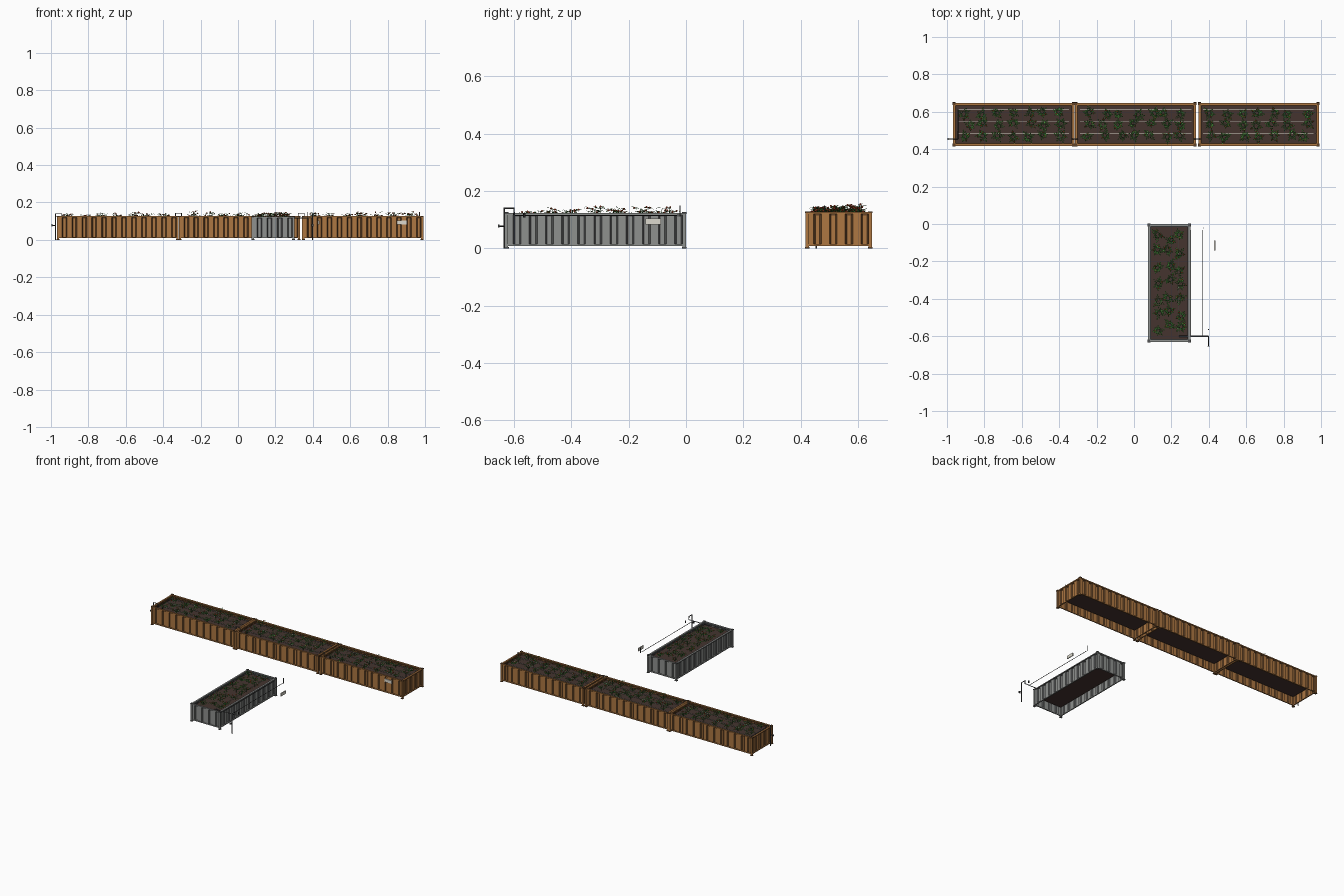
import bpy, bmesh, math, random
from mathutils import Matrix, Vector

random.seed(4)
cube = bpy.data.objects.get("Cube")
if cube:
    bpy.data.objects.remove(cube)


def material(name, r, g, b):
    m = bpy.data.materials.new(name)
    m.use_nodes = True
    m.diffuse_color = (r, g, b, 1)
    m.node_tree.nodes["Principled BSDF"].inputs["Base Color"].default_value = (r, g, b, 1)
    return m


RUST = material("rust brown", 0.42, 0.185, 0.055)
RUST_DARK = material("dark rust", 0.12, 0.055, 0.02)
STEEL = material("grey steel", 0.275, 0.285, 0.275)
STEEL_DARK = material("dark steel", 0.085, 0.088, 0.09)
SOIL = material("soil brown", 0.058, 0.034, 0.028)
LEAF = material("leaf green", 0.06, 0.24, 0.04)
LEAF_DARK = material("deep green", 0.028, 0.11, 0.022)
FRUIT = material("fruit red", 0.62, 0.07, 0.025)
PIPE = material("pipe black", 0.025, 0.025, 0.025)
PALE = material("pale grey", 0.72, 0.70, 0.62)


def finish(bm, name, frame, *mats):
    mesh = bpy.data.meshes.new(name)
    bm.to_mesh(mesh)
    bm.free()
    for m in mats:
        mesh.materials.append(m)
    ob = bpy.data.objects.new(name, mesh)
    ob.matrix_world = frame
    bpy.context.collection.objects.link(ob)


def box(bm, x0, x1, y0, y1, z0, z1, mat=0):
    centre = Vector((x0 + x1, y0 + y1, z0 + z1)) / 2
    size = Matrix.Diagonal((x1 - x0, y1 - y0, z1 - z0, 1))
    for v in bmesh.ops.create_cube(bm, size=1, matrix=Matrix.Translation(centre) @ size)["verts"]:
        for f in v.link_faces:
            f.material_index = mat


def pipe(name, frame, points, radius, mat):
    cu = bpy.data.curves.new(name, "CURVE")
    cu.dimensions = "3D"
    cu.bevel_depth = radius
    cu.bevel_resolution = 1
    cu.use_fill_caps = True
    sp = cu.splines.new("POLY")
    sp.points.add(len(points) - 1)
    for p, co in zip(sp.points, points):
        p.co = (*co, 1)
    cu.materials.append(mat)
    ob = bpy.data.objects.new(name, cu)
    ob.matrix_world = frame
    bpy.context.collection.objects.link(ob)


def corrugated(bm, start, end, inward, z0, z1):
    """Folded sheet from start to end; the flanks of each groove are dark."""
    start, end, inward = Vector(start), Vector(end), Vector(inward)
    count = max(1, round((end - start).length / 0.054))
    profile = []
    for i in range(count):
        for t, depth in ((0, 0), (0.4, 0), (0.51, 1), (0.79, 1), (0.9, 0)):
            profile.append(((i + t) / count, depth))
    profile.append((1, 0))
    columns = []
    for t, depth in profile:
        p = start.lerp(end, t) + inward * depth * 0.007
        columns.append([bm.verts.new((p.x, p.y, z)) for z in (z0, z1)])
    for i, (a, b) in enumerate(zip(columns, columns[1:])):
        f = bm.faces.new((a[0], b[0], b[1], a[1]))
        f.material_index = int(profile[i][1] != profile[i + 1][1])


def planter(name, frame, length, width, top, body, trim):
    hx, hy = length / 2, width / 2
    wx, wy = hx - 0.005, hy - 0.005
    # Folded walls on all four sides
    bm = bmesh.new()
    for s in (-1, 1):
        corrugated(bm, (-wx * s, -wy * s, 0), (wx * s, -wy * s, 0), (0, s, 0), 0.012, top - 0.004)
        corrugated(bm, (wx * s, -wy * s, 0), (wx * s, wy * s, 0), (-s, 0, 0), 0.012, top - 0.004)
    finish(bm, name + "_walls", frame, body, trim)
    # Top rim with a dark inner lip, and the bottom rails
    bm = bmesh.new()
    for z0, z1, inset, wide, mat in ((top - 0.007, top, 0, 0.011, 0),
                                     (top - 0.012, top - 0.003, 0.011, 0.005, 1),
                                     (0.009, 0.015, 0.002, 0.008, 0)):
        ox, oy = hx - inset, hy - inset
        for s in (-1, 1):
            a, b = sorted((s * oy, s * (oy - wide)))
            box(bm, -ox, ox, a, b, z0, z1, mat)
            a, b = sorted((s * ox, s * (ox - wide)))
            box(bm, a, b, -oy + wide, oy - wide, z0, z1, mat)
    finish(bm, name + "_rails", frame, body, trim)
    # Corner posts with dark feet and caps
    bm = bmesh.new()
    for sx in (-1, 1):
        for sy in (-1, 1):
            x, y = sx * (hx - 0.005), sy * (hy - 0.005)
            for half, z0, z1, mat in ((0.0055, 0, top, 0), (0.008, 0, 0.004, 1),
                                      (0.0075, top - 0.004, top + 0.002, 1)):
                box(bm, x - half, x + half, y - half, y + half, z0, z1, mat)
    finish(bm, name + "_posts", frame, body, trim)
    # Soil bed
    bm = bmesh.new()
    box(bm, -hx + 0.014, hx - 0.014, -hy + 0.014, hy - 0.014, 0.065, top - 0.017)
    finish(bm, name + "_soil", frame, SOIL)


def leaf(bm, base, heading, pitch, size, mat):
    """Pointed leaf folded along its midrib."""
    turn = Matrix.Rotation(heading, 3, "Z") @ Matrix.Rotation(-pitch, 3, "Y")
    shape = ((0, 0, 0), (0.45, 0.3, 0.08), (1, 0, -0.1), (0.45, -0.3, 0.08), (0.5, 0, 0))
    v = [bm.verts.new(base + turn @ Vector(p) * size) for p in shape]
    for a, b, c in ((0, 4, 1), (4, 2, 1), (0, 3, 4), (3, 2, 4)):
        bm.faces.new((v[a], v[b], v[c])).material_index = mat


def plants(name, frame, length, width, ground, cols, rows):
    bm = bmesh.new()
    for i in range(cols):
        for j in range(rows):
            x = ((i + 0.5) / cols - 0.5) * (length - 0.07) + random.uniform(-0.02, 0.02)
            y = ((j + 0.5) / rows - 0.5) * (width - 0.05) + random.uniform(-0.01, 0.01)
            tall = random.uniform(0.02, 0.046)
            box(bm, x - 0.001, x + 0.001, y - 0.001, y + 0.001, ground, ground + tall * 0.8, 1)
            spin = random.uniform(0, 6.28)
            for k in range(6):
                # Arching branch with leaf pairs and a tip leaf
                angle = spin + k * 1.05 + random.uniform(-0.3, 0.3)
                reach = random.uniform(0.012, 0.03)
                rise = tall * random.uniform(0.45, 1)
                size = random.uniform(0.011, 0.016)
                for t in (0.35, 0.7, 1):
                    spot = Vector((x + math.cos(angle) * reach * t, y + math.sin(angle) * reach * t,
                                   ground + rise * (1 - (1 - t) ** 2)))
                    for side in ((0,) if t == 1 else (-0.9, 0.9)):
                        leaf(bm, spot, angle + side, random.uniform(-0.3, 0.4), size, int(t < 0.5))
                # Small round fruit hanging near some tips
                if random.random() < 0.4:
                    ball = bmesh.ops.create_icosphere(bm, subdivisions=1, radius=0.004,
                                                      matrix=Matrix.Translation(spot))
                    for v in ball["verts"]:
                        for f in v.link_faces:
                            f.material_index = 2
    finish(bm, name + "_plants", frame, LEAF, LEAF_DARK, FRUIT)


def irrigation(name, frame, x0, x1, joints):
    # Riser with an arch over the rim, and its header
    pipe(name + "_riser", frame, [(x0 - 0.008, -0.078, 0), (x0 - 0.008, -0.078, 0.14),
         (x0 + 0.026, -0.078, 0.14), (x0 + 0.026, -0.078, 0.118), (x0 + 0.026, 0.08, 0.118)], 0.003, STEEL_DARK)
    pipe(name + "_tap", frame, [(x0 - 0.028, -0.078, 0.078), (x0 - 0.005, -0.078, 0.078)], 0.003, PIPE)
    bm = bmesh.new()
    box(bm, x0 - 0.03, x0 - 0.025, -0.084, -0.072, 0.072, 0.084)
    finish(bm, name + "_tap_handle", frame, STEEL_DARK)
    # Drip lines and a valve in each bed
    stops = [x0] + joints + [x1]
    for a, b in zip(stops, stops[1:]):
        for y in (-0.048, 0.017, 0.08):
            pipe(f"{name}_drip_line", frame, [(a + 0.03, y, 0.115), (b - 0.03, y, 0.115)], 0.0016,
                 PALE if joints or y > 0.05 else PIPE)
        pipe(f"{name}_valve", frame, [(a + 0.062, -0.078, 0.108), (a + 0.062, -0.078, 0.124)], 0.004, PIPE)
    # Link arches between beds, and a vent at the far end
    for x in joints:
        pipe(name + "_link", frame, [(x - 0.016, -0.078, 0.112), (x - 0.016, -0.078, 0.143),
             (x + 0.016, -0.078, 0.143), (x + 0.016, -0.078, 0.112)], 0.0025, STEEL_DARK)
    pipe(name + "_end_vent", frame, [(x1 - 0.02, -0.05, 0.112), (x1 - 0.02, -0.05, 0.15)], 0.0025, STEEL_DARK)
    # Blank plate
    bm = bmesh.new()
    box(bm, x1 - 0.14, x1 - 0.086, -0.115, -0.109, 0.083, 0.104)
    finish(bm, name + "_plate", frame, PALE)


# Long row of three rust planters
row_y = 0.533
for number, (a, b) in enumerate(((-0.968, -0.319), (-0.316, 0.331), (0.344, 0.99)), 1):
    spot = Matrix.Translation(((a + b) / 2, row_y, 0))
    planter(f"rust_planter_{number}", spot, b - a, 0.23, 0.127, RUST, RUST_DARK)
    plants(f"rust_planter_{number}", spot, b - a, 0.23, 0.11, 7, 3)
irrigation("row", Matrix.Translation((0, row_y, 0)), -0.968, 0.99, [-0.318, 0.338])

# Single steel planter turned a quarter
quarter = Matrix.Rotation(math.pi / 2, 4, "Z")
spot = Matrix.Translation((0.188, -0.316, 0)) @ quarter
planter("steel_planter", spot, 0.63, 0.228, 0.124, STEEL, STEEL_DARK)
plants("steel_planter", spot, 0.63, 0.228, 0.107, 7, 3)
irrigation("side", Matrix.Translation((0.32, -0.316, 0)) @ quarter, -0.31, 0.315, [])
